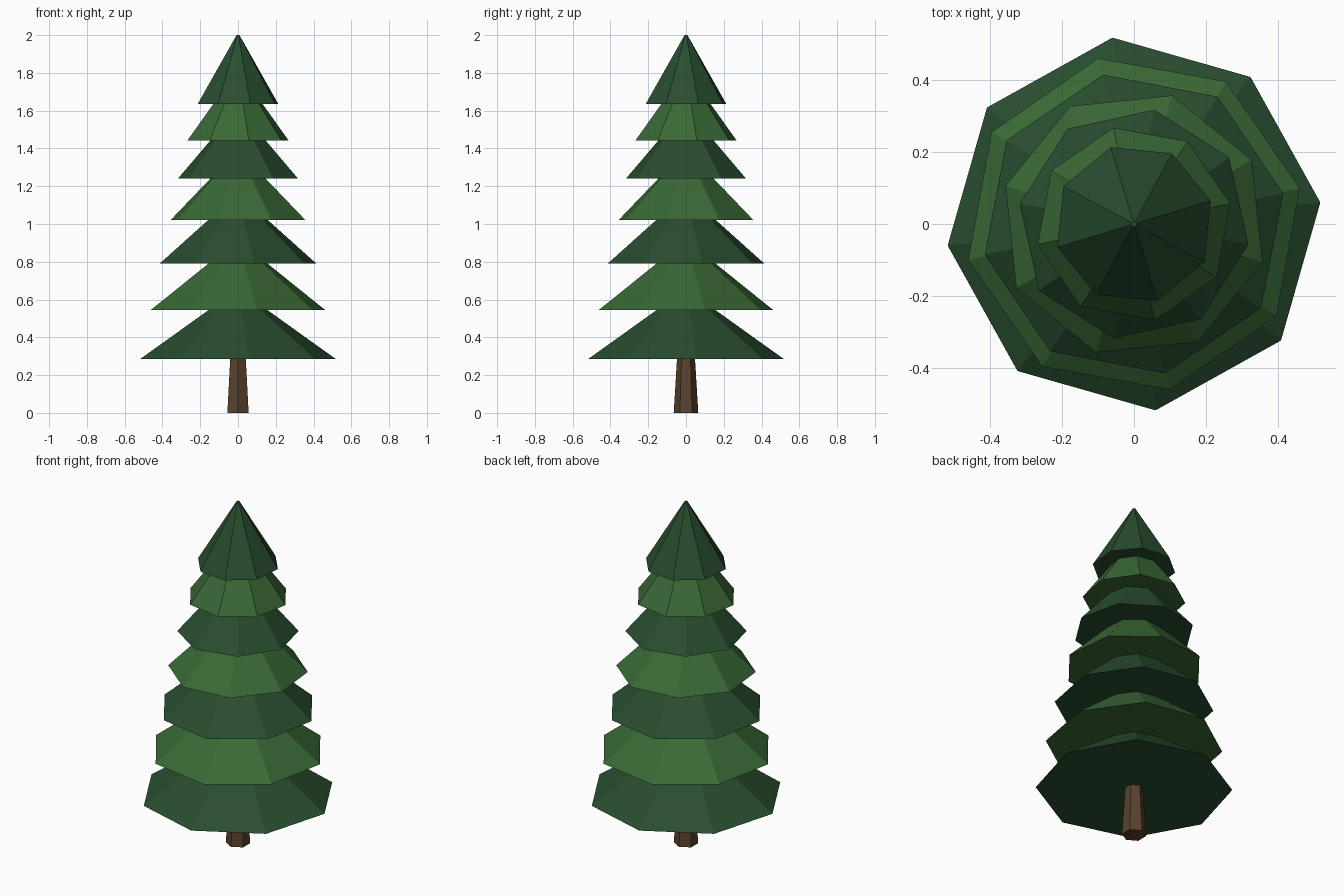
import bpy
import bmesh
from math import radians
from mathutils import Matrix

if "Cube" in bpy.data.objects:
    bpy.data.objects.remove(bpy.data.objects["Cube"])


def material(name, color):
    m = bpy.data.materials.new(name)
    m.diffuse_color = (*color, 1.0)
    m.use_nodes = True
    m.node_tree.nodes["Principled BSDF"].inputs["Base Color"].default_value = m.diffuse_color
    return m


def frustum(name, sides, r_bottom, r_top, z0, z1, angle, mat):
    """Flat-shaded closed cone section standing on z0."""
    bm = bmesh.new()
    place = Matrix.Translation((0, 0, (z0 + z1) / 2)) @ Matrix.Rotation(radians(angle), 4, 'Z')
    bmesh.ops.create_cone(bm, cap_ends=True, segments=sides, radius1=r_bottom,
                          radius2=r_top, depth=z1 - z0, matrix=place)
    mesh = bpy.data.meshes.new(name)
    bm.to_mesh(mesh)
    bm.free()
    mesh.materials.append(mat)
    ob = bpy.data.objects.new(name, mesh)
    bpy.context.collection.objects.link(ob)
    return ob


bark = material("bark", (0.10, 0.055, 0.027))
dark = material("dark_needles", (0.022, 0.075, 0.029))
light = material("light_needles", (0.042, 0.14, 0.036))

# Tapered hexagonal trunk
frustum("trunk", 6, 0.065, 0.045, 0.0, 0.33, 0, bark)

# Branch tiers, bottom to top: base height, radius, twist in degrees
tiers = [
    (0.285, 0.522, 6.6),
    (0.545, 0.472, 12.2),
    (0.79, 0.424, 11.6),
    (1.02, 0.373, 28.5),
    (1.24, 0.323, 35.0),
    (1.442, 0.274, 12.0),
    (1.635, 0.223, 16.8),
]
for i, (z, r, angle) in enumerate(tiers):
    frustum(f"branch_tier_{i + 1}", 8, r, 0.008, z, z + 0.365, angle, light if i % 2 else dark)
